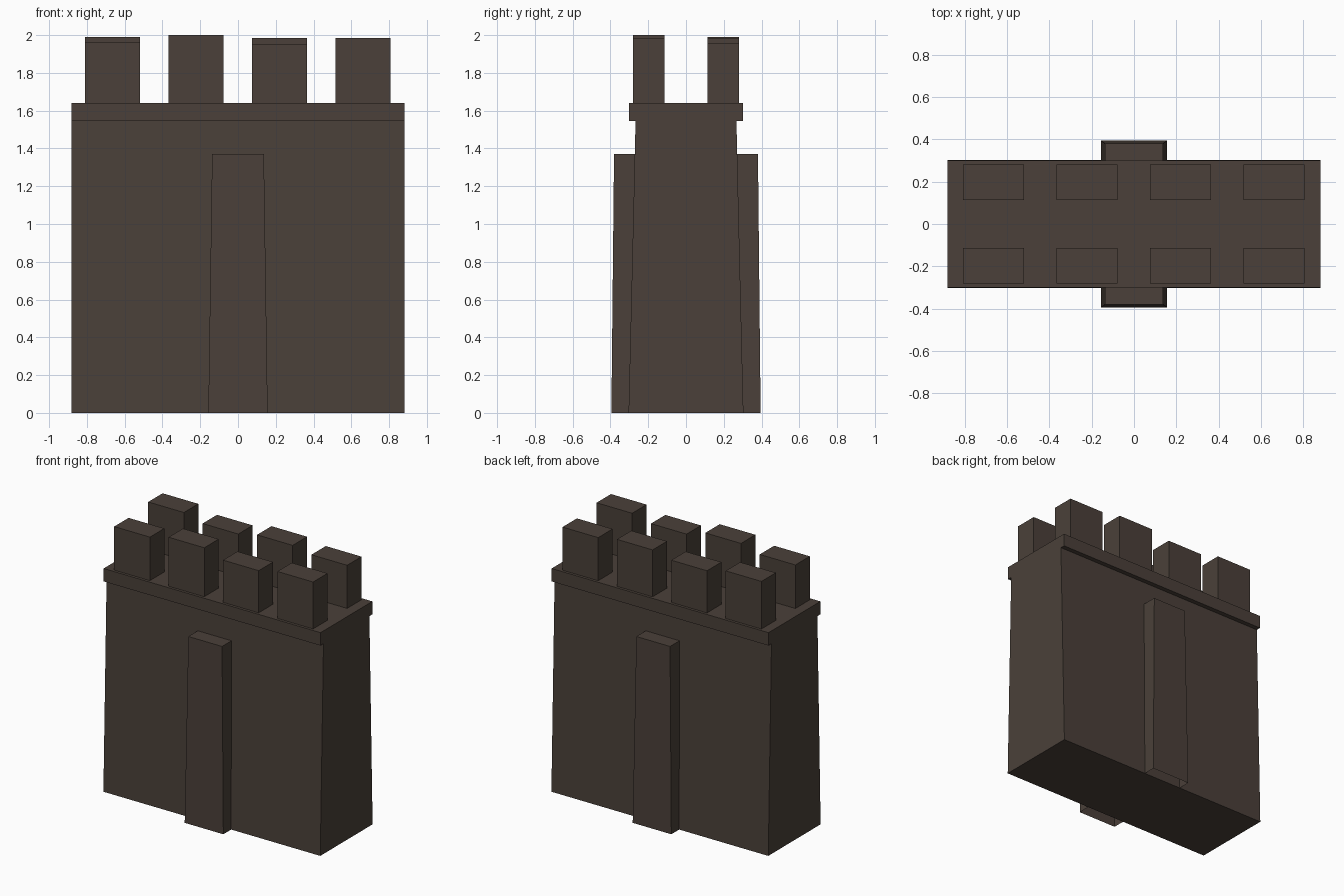
import bpy, bmesh

if "Cube" in bpy.data.objects:
    bpy.data.objects.remove(bpy.data.objects["Cube"])

stone = bpy.data.materials.new("dark_brown_stone")
stone.diffuse_color = (0.069, 0.051, 0.041, 1)
stone.use_nodes = True
stone.node_tree.nodes["Principled BSDF"].inputs["Base Color"].default_value = stone.diffuse_color


def frustum(name, bottom, top, z0, z1, open_faces=()):
    """Box between two rectangles (x0, x1, y0, y1); open_faces are left out."""
    bm = bmesh.new()
    rings = []
    for (x0, x1, y0, y1), z in ((bottom, z0), (top, z1)):
        rings.append([bm.verts.new((x, y, z)) for x, y in
                      ((x0, y0), (x1, y0), (x1, y1), (x0, y1))])
    lo, hi = rings
    faces = {"bottom": lo[::-1], "top": hi}
    for i, side in enumerate(("front", "right", "back", "left")):
        j = (i + 1) % 4
        faces[side] = [lo[i], lo[j], hi[j], hi[i]]
    for key, verts in faces.items():
        if key not in open_faces:
            bm.faces.new(verts)
    mesh = bpy.data.meshes.new(name)
    bm.to_mesh(mesh)
    bm.free()
    mesh.materials.append(stone)
    obj = bpy.data.objects.new(name, mesh)
    bpy.context.collection.objects.link(obj)
    return obj


# Wall with sloping front and back
frustum("wall_body", (-0.882, 0.882, -0.304, 0.304),
        (-0.882, 0.882, -0.267, 0.267), 0, 1.545)

# Overhanging walkway slab
slab = (-0.882, 0.882, -0.301, 0.301)
frustum("walkway_slab", slab, slab, 1.545, 1.64)

# Tapered buttresses, open underneath and where they meet the wall
frustum("front_buttress", (-0.157, 0.157, -0.395, -0.304),
        (-0.137, 0.137, -0.381, -0.271), 0, 1.37, ("bottom", "back"))
frustum("back_buttress", (-0.157, 0.157, 0.304, 0.395),
        (-0.137, 0.137, 0.271, 0.381), 0, 1.37, ("bottom", "front"))

# Two rows of battlement blocks with slightly uneven heights
rows = {"front": (-0.281, -0.114, (1.96, 2.0, 1.95, 1.985)),
        "back": (0.114, 0.281, (1.99, 1.95, 1.985, 1.957))}
for row, (y0, y1, tops) in rows.items():
    for i, top in enumerate(tops):
        x = -0.665 + i * 0.4425
        rect = (x - 0.145, x + 0.145, y0, y1)
        frustum(f"{row}_merlon_{i + 1}", rect, rect, 1.64, top, ("bottom",))
